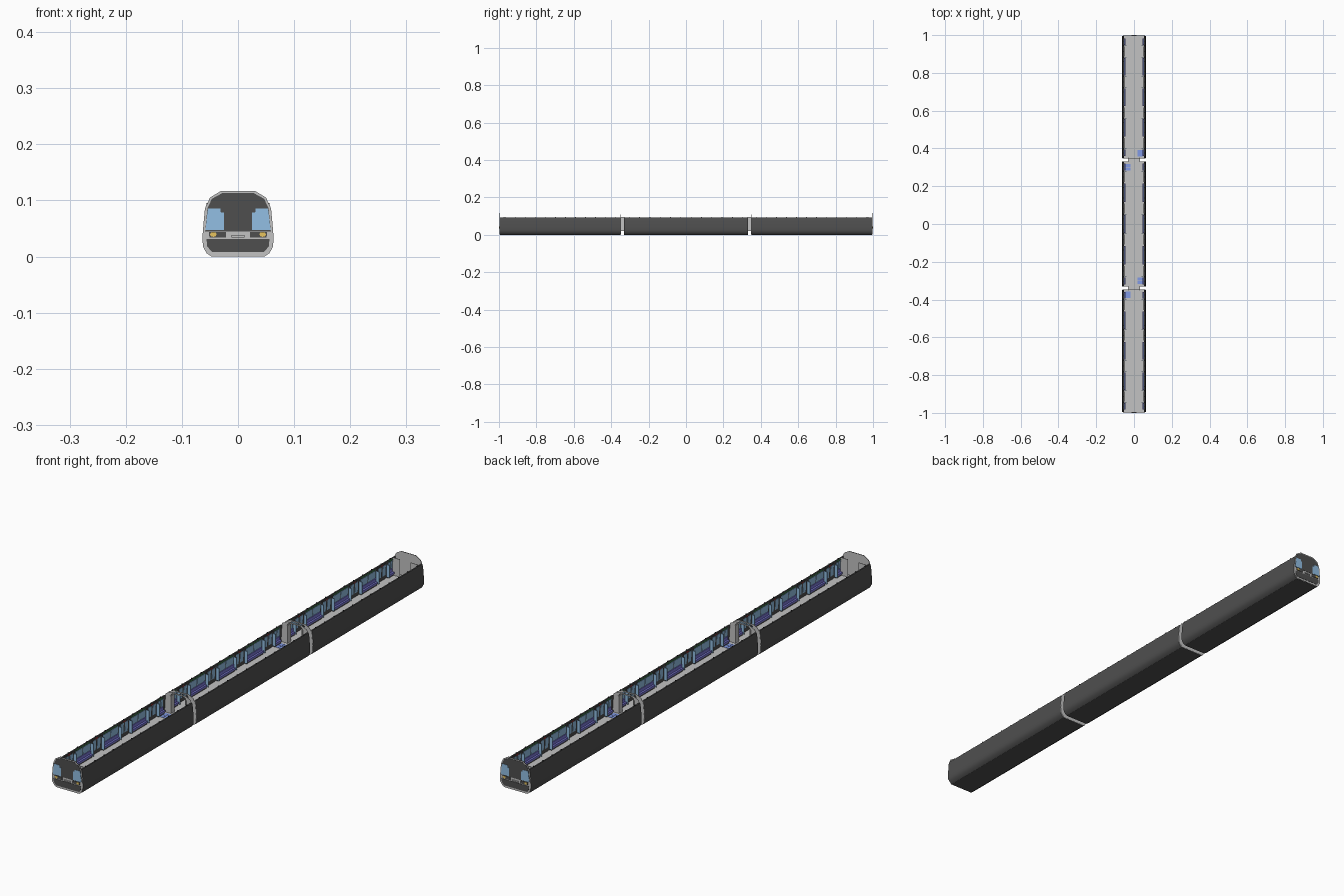
import bpy, bmesh, math

if "Cube" in bpy.data.objects:
    bpy.data.objects.remove(bpy.data.objects["Cube"])

def material(name, r, g, b):
    m = bpy.data.materials.new(name)
    m.diffuse_color = (r, g, b, 1)
    m.use_nodes = True
    m.node_tree.nodes["Principled BSDF"].inputs["Base Color"].default_value = m.diffuse_color
    return m

DARK = material("dark grey", .078, .078, .078)
LIGHT = material("light grey", .54, .54, .54)
BLUE = material("window blue", .29, .52, .77)
PURPLE = material("seat purple", .2, .19, .68)
MARK = material("floor marking blue", .22, .32, .78)
YELLOW = material("lamp yellow", .85, .58, .12)
BLACK = material("black trim", .015, .015, .015)
GREEN = material("sign green", .06, .3, .1)
RED = material("sign red", .45, .04, .04)

def prism(bm, a, b):
    """Solid between two matching loops of 3D points."""
    va, vb = [bm.verts.new(p) for p in a], [bm.verts.new(p) for p in b]
    n = len(a)
    bm.faces.new(va)
    bm.faces.new(vb[::-1])
    for i in range(n):
        j = (i + 1) % n
        bm.faces.new((va[i], vb[i], vb[j], va[j]))

def extrude(bm, pts, y0, y1, s=1):
    """Extrude an x/z outline along y; s=-1 turns it to the other end."""
    prism(bm, [(x * s, y0 * s, z) for x, z in pts], [(x * s, y1 * s, z) for x, z in pts])

def box(bm, x0, x1, y0, y1, z0, z1):
    extrude(bm, [(x0, z0), (x1, z0), (x1, z1), (x0, z1)], y0, y1)

def finish(bm, name, mats, rule=None, smooth=False):
    bmesh.ops.recalc_face_normals(bm, faces=bm.faces[:])
    for f in bm.faces:
        f.material_index = rule(f) if rule else 0
    me = bpy.data.meshes.new(name)
    bm.to_mesh(me)
    bm.free()
    for m in mats:
        me.materials.append(m)
    ob = bpy.data.objects.new(name, me)
    bpy.context.collection.objects.link(ob)
    if smooth:
        bpy.ops.object.select_all(action='DESELECT')
        ob.select_set(True)
        bpy.context.view_layer.objects.active = ob
        bpy.ops.object.shade_smooth_by_angle(angle=math.radians(30))
    return ob

def mirror(half):
    return half + [(-x, z) for x, z in reversed(half)]

FLOOR, TOP = .03, .092
def wall_x(z):
    return .056 - .065 * (z - FLOOR)

def wall_panel(bm, y0, y1, z0, z1, t):
    """Thin plate lying on the sloped inner wall, on both sides."""
    for s in (-1, 1):
        pts = [(s * wall_x(z0), z0), (s * wall_x(z1), z1),
               (s * (wall_x(z1) - t), z1), (s * (wall_x(z0) - t), z0)]
        extrude(bm, pts, y0, y1)

cars = [(-.994, -.349), (-.331, .331), (.349, .994)]
lower = [(.047, 0), (.056, .006), (.0615, .016), (.0632, .026), (.0628, .04),
         (.0614, .06), (.0597, .077), (.057, TOP)]
inner = [(wall_x(TOP), TOP), (wall_x(FLOOR), FLOOR)]
shell = lower + inner + [(-x, z) for x, z in reversed(lower + inner)]

# open-topped car bodies: dark sides, light floor and ends
for i, (y0, y1) in enumerate(cars):
    bm = bmesh.new()
    extrude(bm, shell, y0, y1)
    finish(bm, f"car_body_{i + 1}", [DARK, LIGHT],
           lambda f: int(abs(f.normal.y) > .5 or
                         (f.normal.z > .9 and f.calc_center_median().z < .05)), True)

# interior fittings, repeated along every car
names = ["window", "window_frame", "door", "door_pane", "bench_seat", "seat_base",
         "line_sign", "red_sign", "screen", "wall_stud"]
B = {n: bmesh.new() for n in names}
BAYS = 4
for y0, y1 in cars:
    step = (y1 - y0) / BAYS
    for k in range(BAYS):
        c = y0 + (k + .5) * step
        wall_panel(B["door"], c - .026, c + .026, FLOOR, TOP - .003, .0015)
        for d in (-.013, .013):
            wall_panel(B["door_pane"], c + d - .009, c + d + .009, .045, .084, .0025)
        wall_panel(B["red_sign"], c - .006, c + .006, .086, .089, .003)
        for s in (-1, 1):
            # glass draught screens beside the doors
            for d in (-.031, .031):
                box(B["screen"], s * .041, s * .053, c + d - .001, c + d + .001, .034, .08)
    for k in range(BAYS + 1):
        a = max(y0 + (k - .5) * step + .034, y0 + .012)
        b = min(y0 + (k + .5) * step - .034, y1 - .012)
        wall_panel(B["window_frame"], a, b, .052, .086, .001)
        m = (a + b) / 2
        for p, q in [(a + .003, m - .0015), (m + .0015, b - .003)]:
            wall_panel(B["window"], p, q, .056, .084, .002)
        wall_panel(B["line_sign"], a + .006, b - .006, .0865, .0895, .002)
        for s in (-1, 1):
            box(B["seat_base"], s * .047, s * .0555, a, b, FLOOR, .036)
            box(B["bench_seat"], s * .0445, s * .055, a, b, .036, .043)
            box(B["bench_seat"], s * .051, s * .0545, a, b, .043, .055)
    n = 12
    for k in range(n):
        c = y0 + (k + .5) * (y1 - y0) / n
        for s in (-1, 1):
            box(B["wall_stud"], s * .053, s * .056, c - .002, c + .002, TOP - .001, TOP + .003)
for n, m in zip(names, [BLUE, DARK, DARK, BLUE, PURPLE, DARK, GREEN, RED, BLUE, BLACK]):
    finish(B[n], n, [m])

# tiled floor markings next to the gangways, light bulkheads behind the cabs
mark, bulkhead = bmesh.new(), bmesh.new()
for s in (-1, 1):
    for x, y in ((.032, .374), (-.032, .30)):
        for i in (-1, 1):
            for j in (-1, 1):
                cx, cy = s * x + i * .007, s * y + j * .009
                box(mark, cx - .0065, cx + .0065, cy - .0085, cy + .0085, FLOOR - .001, FLOOR + .001)
    for x in (-1, 1):
        box(bulkhead, x * .022, x * .052, s * .976, s * .978, FLOOR, .095)
finish(mark, "floor_marking", [MARK])
finish(bulkhead, "cab_bulkhead", [LIGHT])

# gangway portals (thin arched rings) and the passages between cars
arch = mirror([(.046, .001), (.0615, .018), (.062, .04), (.058, .083), (.05, .1), (.03, .11)])
hole = mirror([(.028, .03), (.029, .031), (.029, .05), (.029, .083), (.029, .1), (.024, .105)])
portal, passage = bmesh.new(), bmesh.new()
for s in (-1, 1):
    for y0, y1 in ((.331, .332), (.348, .349)):
        rings = [[portal.verts.new((x, s * y, z)) for x, z in o]
                 for o, y in ((arch, y0), (arch, y1), (hole, y1), (hole, y0))]
        n = len(arch)
        for r in range(4):
            p, q = rings[r], rings[(r + 1) % 4]
            for i in range(n):
                j = (i + 1) % n
                portal.faces.new((p[i], p[j], q[j], q[i]))
    for x in (-.031, .031):
        box(passage, x - .002, x + .002, s * .329, s * .351, .02, .095)
    box(passage, -.03, .03, s * .329, s * .351, .02, .03)
finish(portal, "gangway_portal", [LIGHT])
finish(passage, "gangway_passage", [LIGHT])

# cab ends with windscreens, lamps and dark panels
outline = mirror([(.047, .001), (.0625, .018), (.063, .04), (.059, .085), (.05, .105), (.03, .117)])
upper = mirror([(.0585, .045), (.0545, .086), (.0465, .103), (.028, .113)])
skirt = mirror([(.046, .008), (.055, .018), (.056, .031)])
screen = [(.058, .047), (.025, .047), (.025, .078), (.031, .079), (.031, .086), (.0535, .086)]
lampbox = [(.021, .034), (.051, .034), (.052, .044), (.021, .044)]
lamp = [(.044 + .006 * math.cos(math.tau * i / 8), .0395 + .0045 * math.sin(math.tau * i / 8))
        for i in range(8)]
cab = {n: bmesh.new() for n in ("cab_end", "cab_panel", "windscreen", "lamp_box", "headlamp", "coupler")}
for s in (-1, 1):
    extrude(cab["cab_end"], outline, .994, .996, s)
    for o in (upper, skirt):
        extrude(cab["cab_panel"], o, .9955, .997, s)
    for m in (-1, 1):
        for key, o, d in (("windscreen", screen, .998), ("lamp_box", lampbox, .998),
                          ("headlamp", lamp, .999)):
            extrude(cab[key], [(x * m, z) for x, z in o], .9955, d, s)
    box(cab["coupler"], -.012, .012, s * .995, s * 1.0, .034, .038)
finish(cab["cab_end"], "cab_end", [DARK, LIGHT], lambda f: int(abs(f.normal.y) > .5))
finish(cab["cab_panel"], "cab_panel", [DARK])
finish(cab["windscreen"], "windscreen", [BLUE])
finish(cab["lamp_box"], "lamp_box", [DARK])
finish(cab["headlamp"], "headlamp", [YELLOW])
finish(cab["coupler"], "coupler_cover", [LIGHT])
